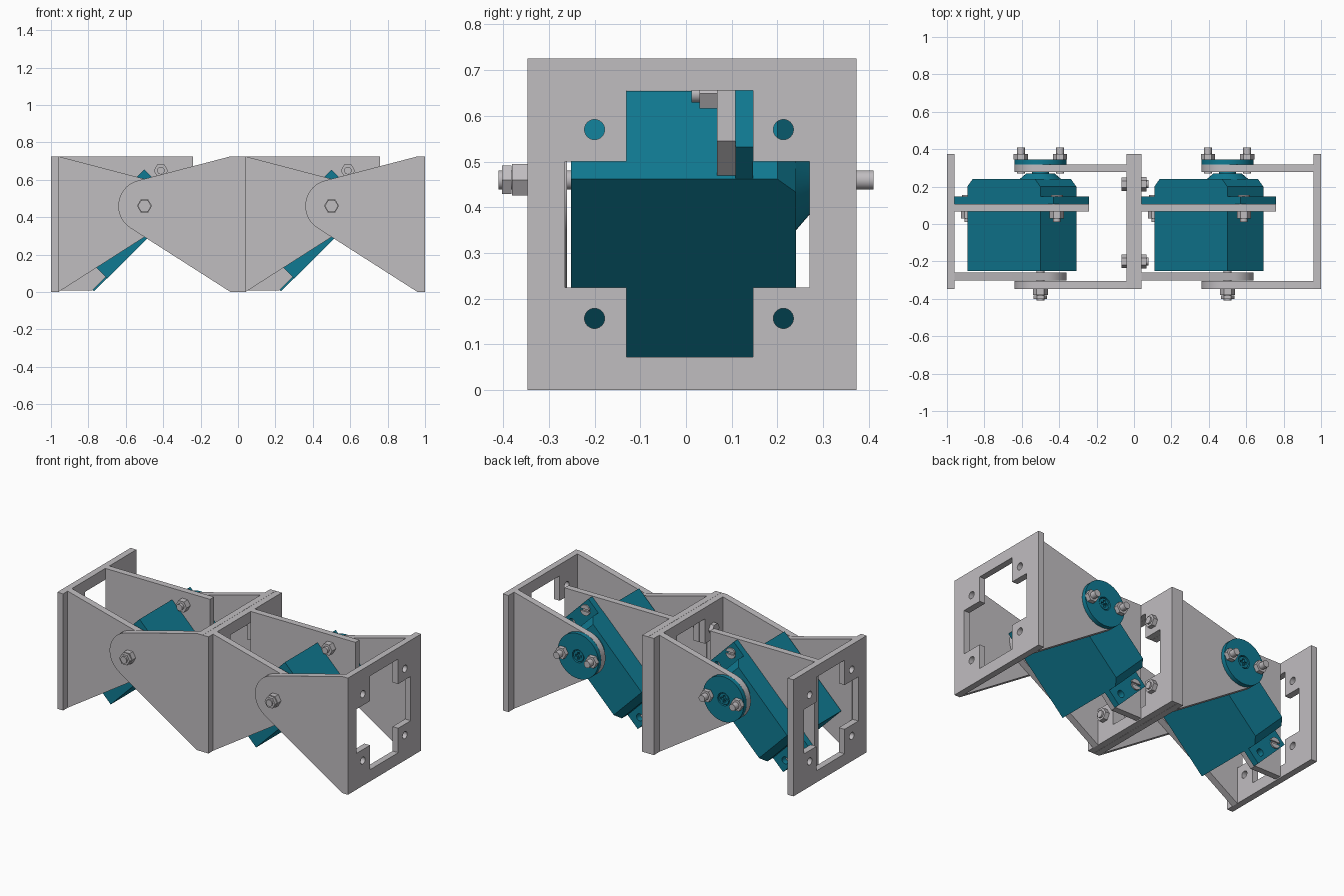
import bpy, bmesh, math
from mathutils import Vector, Matrix

if "Cube" in bpy.data.objects:
    bpy.data.objects.remove(bpy.data.objects["Cube"])

X, Y, Z = Vector((1, 0, 0)), Vector((0, 1, 0)), Vector((0, 0, 1))
S = math.sqrt(0.5)
U, V = Vector((S, 0, S)), Vector((S, 0, -S))      # actuator length and width directions


def material(name, rgb):
    m = bpy.data.materials.new(name)
    m.diffuse_color = (*rgb, 1)
    m.use_nodes = True
    m.node_tree.nodes["Principled BSDF"].inputs["Base Color"].default_value = m.diffuse_color
    return m


grey = material("light_grey", (0.53, 0.51, 0.53))
teal = material("teal", (0.005, 0.195, 0.29))


def solid(name, loops, origin, a, b, d0, d1, mat):
    """Fill 2D loops (inner loops become holes) and extrude along a x b."""
    cu = bpy.data.curves.new(name, 'CURVE')
    cu.dimensions, cu.fill_mode = '2D', 'BOTH'
    cu.extrude = (d1 - d0) / 2
    for loop in loops:
        sp = cu.splines.new('POLY')
        sp.points.add(len(loop) - 1)
        for p, co in zip(sp.points, loop):
            p.co = (co[0], co[1], 0, 1)
        sp.use_cyclic_u = True
    tmp = bpy.data.objects.new(name + "_curve", cu)
    bpy.context.collection.objects.link(tmp)
    dg = bpy.context.evaluated_depsgraph_get()
    me = bpy.data.meshes.new_from_object(tmp.evaluated_get(dg))
    bpy.data.objects.remove(tmp)
    me.name = name
    n = a.cross(b)
    o = Vector(origin) + n * (d0 + d1) / 2
    me.transform(Matrix((a, b, n)).transposed().to_4x4())
    me.transform(Matrix.Translation(o))
    bm = bmesh.new()
    bm.from_mesh(me)
    bmesh.ops.remove_doubles(bm, verts=bm.verts, dist=1e-5)
    bmesh.ops.recalc_face_normals(bm, faces=bm.faces)
    bm.to_mesh(me)
    bm.free()
    me.materials.clear()
    me.materials.append(mat)
    ob = bpy.data.objects.new(name, me)
    bpy.context.collection.objects.link(ob)
    return ob


def ring(x, y, r, n=24):
    return [(x + r * math.cos(2 * math.pi * i / n), y + r * math.sin(2 * math.pi * i / n))
            for i in range(n)]


def rect(x0, x1, y0, y1):
    return [(x0, y0), (x1, y0), (x1, y1), (x0, y1)]


def cross(x0, x1, x2, x3, y0, y1, y2, y3):
    return [(x1, y0), (x2, y0), (x2, y1), (x3, y1), (x3, y2), (x2, y2),
            (x2, y3), (x1, y3), (x1, y2), (x0, y2), (x0, y1), (x1, y1)]


def along_y(name, loops, y0, y1, mat, ox=0):
    return solid(name, loops, (ox, 0, 0), X, Z, -y1, -y0, mat)


def along_x(name, loops, x0, x1, mat):
    return solid(name, loops, (0, 0, 0), Y, Z, x0, x1, mat)


H = 0.725                                          # bracket height
PX, PZ, R = -0.5, 0.46, 0.14                       # pivot and rounded end radius
HOLES = [(y, z) for y in (-0.2, 0.213) for z in (0.157, 0.57)]


def end_plate(name, x0, x1):
    loops = [rect(-0.347, 0.373, 0, H),
             cross(-0.265, -0.13, 0.147, 0.27, 0.073, 0.225, 0.5, 0.655)]
    loops += [ring(y, z, 0.022) for y, z in HOLES]
    along_x(name, loops, x0, x1, grey)


def arm(side, holes):
    """Tapered arm with its rounded end on the pivot; side 1 widens to +x."""
    top, bot = Vector((0.46, H - PZ)), Vector((0.46, -PZ))
    a0 = math.atan2(top.y, top.x) + math.acos(R / top.length)
    a1 = math.atan2(bot.y, bot.x) - math.acos(R / bot.length) + 2 * math.pi
    pts = [tuple(bot), tuple(top)]
    for i in range(21):
        t = a0 + (a1 - a0) * i / 20
        pts.append((R * math.cos(t), R * math.sin(t)))
    loop = [(PX + side * x, PZ + z) for x, z in pts]
    return [loop] + holes


def module(ox):
    # End plates and pivoting arms
    end_plate("fixed_end_plate", ox - 1, ox - 0.96)
    end_plate("swing_end_plate", ox - 0.04, ox - 0.001)
    along_y("fixed_front_arm", arm(-1, []), -0.302, -0.26, grey, ox)
    along_y("swing_front_arm", arm(1, []), -0.347, -0.305, grey, ox)
    along_y("swing_back_arm", arm(1, []), 0.277, 0.318, grey, ox)

    # Mounting plate with its diagonal lower edge
    along_y("mounting_plate",
            [[(-0.96, 0.008), (-0.78, 0.008), (-0.24, 0.545), (-0.24, H), (-0.96, H)]],
            0.068, 0.108, grey, ox)

    # Actuator body, chamfered at both ends near the output side
    c = Vector((ox - 0.6, 0, 0.3625))
    body = [(-0.276, -0.252), (0.276, -0.252), (0.276, 0.2), (0.236, 0.24),
            (-0.236, 0.24), (-0.276, 0.2)]
    solid("actuator_body", [body], c, U, Y, -0.136, 0.136, teal)

    # Mounting ears, with the frame normal pointing to the front
    for s in (-1, 1):
        ear = rect(*sorted((s * 0.27, s * 0.374)), -0.134, 0.134)
        w = U.cross(Y)
        solid("actuator_ear", [ear, ring(s * 0.33, -0.07, 0.022), ring(s * 0.33, 0.07, 0.022)],
              c, U, w, -0.146, -0.108, teal)
        # Slotted mounting screw and nut
        p = c + U * s * 0.335 + w * 0.07
        q = [(p.x, p.z)]
        along_y("mounting_screw_shaft", [ring(*q[0], 0.02)], 0.012, 0.145, grey)
        along_y("mounting_nut", [ring(*q[0], 0.038, 6)], 0.03, 0.068, grey)
        for k in (-1, 1):
            half = [(p.x + 0.033 * math.cos(t), p.z + k * 0.033 * math.sin(t))
                    for t in [math.radians(12 + 156 * i / 12) for i in range(13)]]
            along_y("mounting_screw_head", [half], 0.14, 0.155, grey)

    # Output boss and shaft
    bm = bmesh.new()
    bmesh.ops.create_cone(bm, cap_ends=True, segments=32, radius1=0.112, radius2=0.075, depth=0.032,
                          matrix=Matrix.Translation((ox + PX, 0.255, PZ)) @ Matrix.Rotation(-math.pi / 2, 4, 'X'))
    me = bpy.data.meshes.new("output_boss")
    bm.to_mesh(me)
    bm.free()
    me.materials.append(teal)
    bpy.context.collection.objects.link(bpy.data.objects.new("output_boss", me))
    along_y("output_shaft", [ring(PX, PZ, 0.045)], 0.26, 0.325, teal, ox)

    # Output disc with central cross-head screw and two bolts
    along_y("output_disc", [ring(PX, PZ, R, 40), ring(PX, PZ, 0.04)], 0.319, 0.346, teal, ox)
    k = cross(*[PX + d for d in (-0.022, -0.007, 0.007, 0.022)],
              *[PZ + d for d in (-0.022, -0.007, 0.007, 0.022)])
    along_y("output_screw", [ring(PX, PZ, 0.034), k], 0.325, 0.342, teal, ox)
    for s in (-1, 1):
        x = PX + s * 0.105
        along_y("disc_nut", [ring(x, PZ, 0.038, 6)], 0.346, 0.373, grey, ox)
        along_y("disc_bolt", [ring(x, PZ, 0.021)], 0.27, 0.41, grey, ox)

    # Front pivot bolt
    along_y("pivot_nut", [ring(PX, PZ, 0.04, 6)], -0.38, -0.347, grey, ox)
    along_y("pivot_lock_nut", [ring(PX, PZ, 0.036, 6)], -0.402, -0.382, grey, ox)
    along_y("pivot_bolt", [ring(PX, PZ, 0.021)], -0.41, -0.25, grey, ox)


for ox in (0, 1):
    module(ox)

# Bolts joining the two modules
for y, z in HOLES:
    along_x("joining_bolt", [ring(y, z, 0.021)], -0.06, 0.078, grey)
    along_x("joining_bolt_head", [ring(y, z, 0.036, 6)], -0.066, -0.04, grey)
    along_x("joining_nut", [ring(y, z, 0.038, 6)], 0.04, 0.068, grey)

# Smooth round walls, keep edges sharp
for ob in bpy.context.collection.objects:
    ob.select_set(True)
    bpy.context.view_layer.objects.active = ob
bpy.ops.object.shade_smooth_by_angle(angle=math.radians(30))
